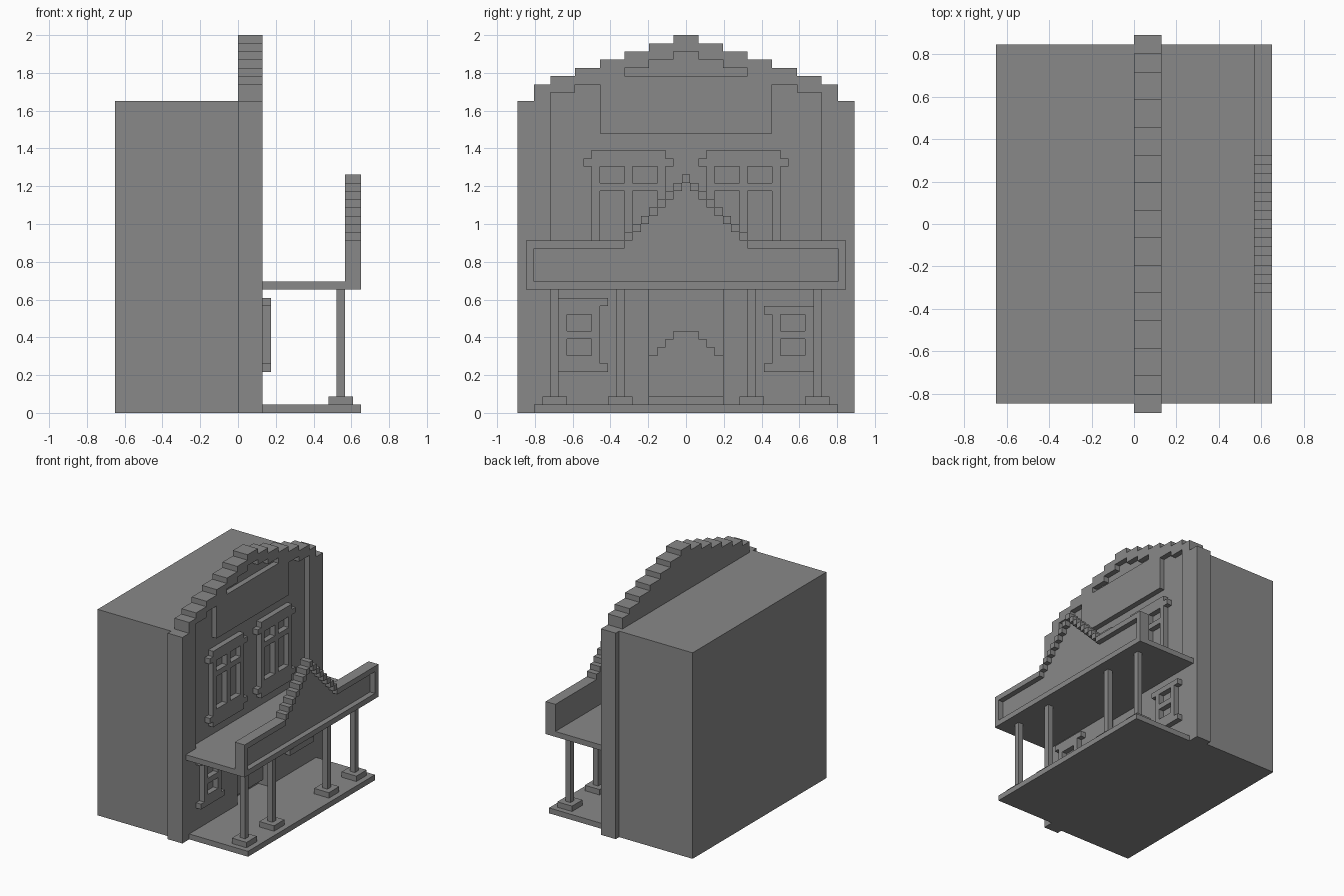
import bpy
import bmesh

V = 2.0 / 46.0  # building module; all sizes below are counted in modules

if "Cube" in bpy.data.objects:
    bpy.data.objects.remove(bpy.data.objects["Cube"], do_unlink=True)

grey = bpy.data.materials.new("plain_grey")
grey.use_nodes = True
GREY = (0.25, 0.25, 0.25, 1.0)
grey.diffuse_color = GREY
grey.node_tree.nodes["Principled BSDF"].inputs["Base Color"].default_value = GREY


def finish(name, bm):
    bmesh.ops.recalc_face_normals(bm, faces=bm.faces)
    mesh = bpy.data.meshes.new(name)
    bm.to_mesh(mesh)
    bm.free()
    mesh.materials.append(grey)
    obj = bpy.data.objects.new(name, mesh)
    bpy.context.collection.objects.link(obj)
    return obj


def box(name, x, y, z):
    bm = bmesh.new()
    bmesh.ops.create_cube(bm, size=1)
    for v in bm.verts:
        for i, (lo, hi) in enumerate((x, y, z)):
            v.co[i] = V * (lo if v.co[i] < 0 else hi)
    return finish(name, bm)


def relief(name, x0, x1, solid):
    """Flat slab whose outline and openings follow the rule solid(column, row)."""
    bm = bmesh.new()
    cells = {(y, z) for y in range(-21, 22) for z in range(47) if solid(y, z)}
    points = {}

    def vert(x, y, z):
        key = (x, y, z)
        if key not in points:
            points[key] = bm.verts.new((x * V, y * V, z * V))
        return points[key]

    for y, z in cells:
        ring = [(y - 0.5, z), (y + 0.5, z), (y + 0.5, z + 1), (y - 0.5, z + 1)]
        around = [(y, z - 1), (y + 1, z), (y, z + 1), (y - 1, z)]
        bm.faces.new([vert(x1, *p) for p in ring])
        bm.faces.new([vert(x0, *p) for p in reversed(ring)])
        for i, near in enumerate(around):
            if near not in cells:
                a, b = ring[i], ring[(i + 1) % 4]
                bm.faces.new([vert(x0, *a), vert(x0, *b), vert(x1, *b), vert(x1, *a)])
    bmesh.ops.dissolve_limit(bm, angle_limit=0.02, verts=bm.verts, edges=bm.edges)
    return finish(name, bm)


# Stepped false front
STEPS = ((1, 46), (4, 45), (7, 44), (10, 43), (13, 42), (16, 41), (18, 40), (20, 38))


def outline(y, z):
    return any(abs(y) <= w and z < top for w, top in STEPS)


def doorway(y, z):
    return abs(y) <= 4 and 1 <= z < 15


def front_layer(y, z):
    w = abs(y)
    recess = z >= 16 and ((w <= 16 and z < 39) or (w <= 13 and z < 40))
    sign_board = w <= 10 and z >= 34
    crest = z >= 41 and any(w <= h and z < top for h, top in ((7, 42), (4, 43), (1, 44)))
    return outline(y, z) and not doorway(y, z) and not crest and (sign_board or not recess)


def saloon_doors(y, z):
    return abs(y) <= 4 and 2 <= z < min(10, 11 - abs(y))


# Upper and lower window frames
def upper_window(y, z):
    d = abs(abs(y) - 7)
    if z in (19, 30):
        return d <= 5
    pane = 1 <= d <= 3 and (21 <= z < 27 or 28 <= z < 30)
    return 18 <= z < 32 and d <= 4 and not pane


def lower_window(y, z):
    d = abs(abs(y) - 13)
    head = 13 if y < 0 else 12
    if z in (5, head):
        return d <= 3
    pane = d <= 1 and (7 <= z < 9 or 10 <= z < 12)
    return 5 < z < head and d <= 2 and not pane


# Porch parapet with stepped gable
def parapet(y, z):
    w = abs(y)
    return w <= 19 and 15 <= z < (29 - w if w <= 7 else 21)


def parapet_rim(y, z):
    w = abs(y)
    panel = w <= 18 and 16 <= z < (28 - w if w <= 7 else 20)
    return parapet(y, z) and not panel


box("main_building", (-15, 0), (-19.5, 19.5), (0, 38))
relief("facade_back", 0, 1, outline)
relief("facade_wall", 1, 2, lambda y, z: outline(y, z) and not doorway(y, z))
relief("facade_frame", 2, 3, front_layer)
relief("saloon_doors", 1, 2, saloon_doors)
for label, side in (("right", -1), ("left", 1)):
    relief("upper_window_" + label, 2, 3, lambda y, z: y * side > 0 and upper_window(y, z))
    relief("lower_window_" + label, 3, 4, lambda y, z: y * side > 0 and lower_window(y, z))

# Porch
box("porch_floor", (3, 15), (-18.5, 18.5), (0, 1))
box("porch_roof", (3, 13), (-19.5, 19.5), (15, 16))
relief("porch_parapet", 13, 14, parapet)
relief("porch_parapet_rim", 14, 15, parapet_rim)
for y in (-16, -8, 8, 16):
    box("porch_post", (12, 13), (y - 0.5, y + 0.5), (2, 15))
    box("post_base", (11, 14), (y - 1.5, y + 1.5), (1, 2))
